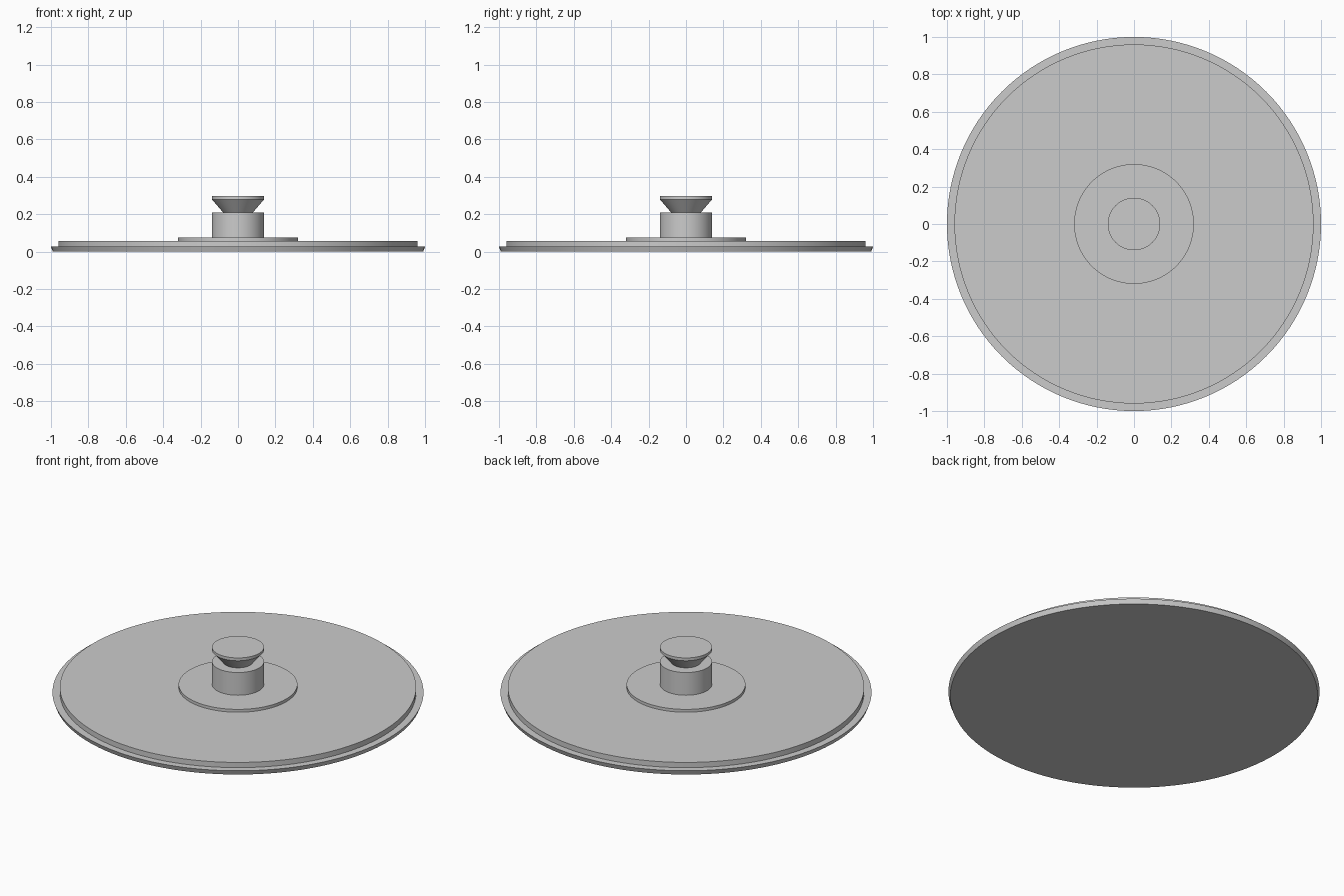
import bpy
import bmesh
import math

cube = bpy.data.objects.get("Cube")
if cube:
    bpy.data.objects.remove(cube)

SEGMENTS = 128

grey = bpy.data.materials.new("plain grey")
grey.use_nodes = True
grey.diffuse_color = (0.6, 0.6, 0.6, 1)
grey.node_tree.nodes["Principled BSDF"].inputs["Base Color"].default_value = (0.6, 0.6, 0.6, 1)


def turned(name, profile):
    """Closed solid of revolution from (radius, height) points, bottom to top."""
    bm = bmesh.new()
    rings = []
    for r, z in profile:
        ring = bmesh.ops.create_circle(bm, segments=SEGMENTS, radius=r)["verts"]
        for v in ring:
            v.co.z = z
        rings.append(ring)
    for low, high in zip(rings, rings[1:]):
        for i in range(SEGMENTS):
            j = (i + 1) % SEGMENTS
            bm.faces.new((low[i], low[j], high[j], high[i]))
    bm.faces.new(rings[0])
    bm.faces.new(rings[-1])
    bmesh.ops.recalc_face_normals(bm, faces=bm.faces)
    mesh = bpy.data.meshes.new(name)
    bm.to_mesh(mesh)
    bm.free()
    mesh.materials.append(grey)
    obj = bpy.data.objects.new(name, mesh)
    bpy.context.collection.objects.link(obj)
    bpy.ops.object.select_all(action="DESELECT")
    obj.select_set(True)
    bpy.context.view_layer.objects.active = obj
    bpy.ops.object.shade_smooth_by_angle(angle=math.radians(25))
    return obj


# Wide base plate with a slightly tapered underside edge
turned("base_rim", [(0.99, 0), (1.0, 0.027)])
# Stepped discs rising to the centre
turned("plate", [(0.96, 0.027), (0.96, 0.058)])
turned("raised_boss", [(0.32, 0.058), (0.32, 0.075)])
turned("hub", [(0.14, 0.075), (0.14, 0.21)])
# Flared knob with a thin straight lip
turned("knob", [(0.08, 0.21), (0.14, 0.28), (0.14, 0.297)])
